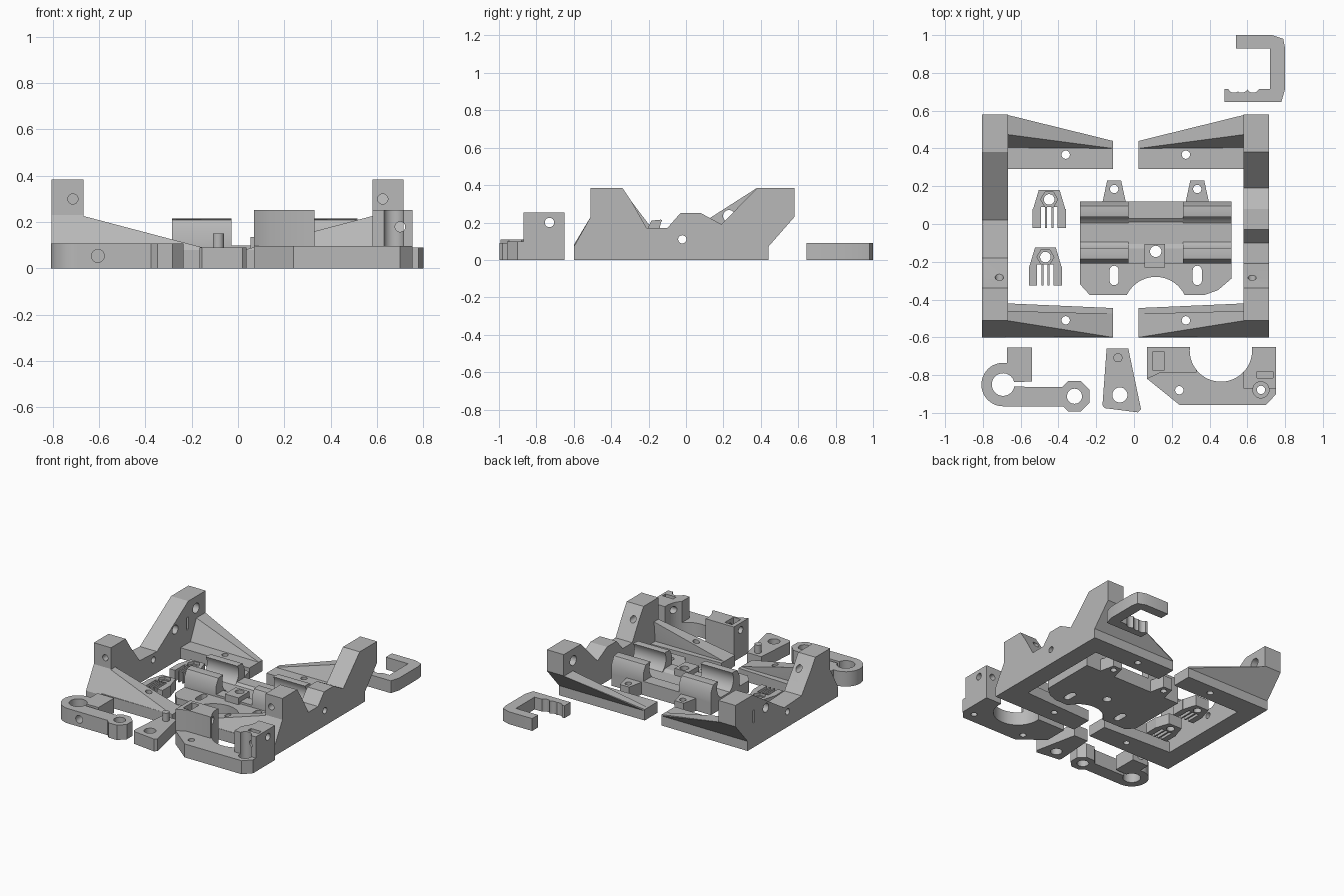
import bpy, bmesh, math
from mathutils import Vector

old = bpy.data.objects.get("Cube")
if old:
    bpy.data.objects.remove(old, do_unlink=True)

shade = (.48, .48, .48, 1)
grey = bpy.data.materials.new("printed grey")
grey.use_nodes = True
grey.diffuse_color = shade
grey.node_tree.nodes["Principled BSDF"].inputs["Base Color"].default_value = shade


def finish(bm, name):
    bmesh.ops.recalc_face_normals(bm, faces=bm.faces)
    mesh = bpy.data.meshes.new(name)
    bm.to_mesh(mesh)
    bm.free()
    mesh.materials.append(grey)
    part = bpy.data.objects.new(name, mesh)
    bpy.context.collection.objects.link(part)
    return part


def prism(name, outline, low, high, axis="z"):
    """Extrude an outline: (x, y) along z, (y, z) along x, (x, z) along y."""
    def place(a, b, height):
        return {"z": (a, b, height), "x": (height, a, b), "y": (a, height, b)}[axis]
    bm = bmesh.new()
    face = bm.faces.new([bm.verts.new(place(a, b, low)) for a, b in outline])
    extruded = bmesh.ops.extrude_face_region(bm, geom=[face])["geom"]
    moved = [item for item in extruded if isinstance(item, bmesh.types.BMVert)]
    bmesh.ops.translate(bm, vec=Vector(place(0, 0, high - low)), verts=moved)
    return finish(bm, name)


def loft(name, root_x, root, tip_x, tip):
    """Convex rib between two (y, z) sections."""
    bm = bmesh.new()
    for x, section in ((root_x, root), (tip_x, tip)):
        for y, z in section:
            bm.verts.new((x, y, z))
    bmesh.ops.convex_hull(bm, input=bm.verts)
    return finish(bm, name)


def arc(a, b, radius, start=0, sweep=360, steps=32):
    count = steps if sweep == 360 else steps + 1
    angles = [math.radians(start + sweep * i / steps) for i in range(count)]
    return [(a + radius * math.cos(t), b + radius * math.sin(t)) for t in angles]


def rect(left, right, front, back):
    return [(left, front), (right, front), (right, back), (left, back)]


def taper(x, front, back, front_half, back_half):
    return [(x - front_half, front), (x + front_half, front), (x + back_half, back), (x - back_half, back)]


SCREW = .022


def hole(a, b, radius=SCREW, low=-1, high=1, axis="z", steps=32):
    return prism("cutter", arc(a, b, radius, steps=steps), low, high, axis)


def pocket(left, right, front, back, low=-1):
    return prism("cutter", rect(left, right, front, back), low, 1)


def build(body, add=(), cut=()):
    bpy.ops.object.select_all(action="DESELECT")
    body.select_set(True)
    bpy.context.view_layer.objects.active = body
    for operation, tools in (("UNION", add), ("DIFFERENCE", cut)):
        for tool in tools:
            modifier = body.modifiers.new("combine", "BOOLEAN")
            modifier.operation = operation
            modifier.solver = "EXACT"
            modifier.object = tool
            bpy.ops.object.modifier_apply(modifier=modifier.name)
            bpy.data.objects.remove(tool, do_unlink=True)
    bpy.ops.object.shade_smooth_by_angle(angle=math.radians(28))


# Side frames: profiled wall, two feet and two tapered ribs
FRONT, FACE, BACK, HEEL = -.6, -.51, .58, .44
LOW, FOOT, SHOULDER, TOP = .07, .08, .23, .385


def frame(name, outer, inner, tip, dip, cuts):
    profile = [(FRONT, 0), (FRONT, LOW), (FACE, SHOULDER), (FACE, TOP), (-.34, TOP), (-.29, .31)]
    profile += dip + [(.38, TOP), (BACK, TOP), (BACK, SHOULDER), (HEEL, LOW), (HEEL, 0)]
    wall = prism(name, profile, min(outer, inner), max(outer, inner), "x")
    root = inner + (outer - inner) / 10
    rear_inner, front_inner = .4, -.475
    rear_foot = prism("foot", rect(root, tip, .29, HEEL), 0, FOOT)
    front_foot = prism("foot", [(root, FRONT), (tip, FRONT), (tip, -.445), (root, -.42)], 0, FOOT)
    rear_rib = loft("rib", root, [(rear_inner, LOW), (-front_inner, SHOULDER), (BACK, SHOULDER), (HEEL, LOW)],
                    tip, rect(rear_inner, HEEL, LOW, FOOT))
    front_rib = loft("rib", root, [(FRONT, LOW), (FACE, SHOULDER), (-.46, SHOULDER), (front_inner, LOW)],
                     tip, rect(FRONT, front_inner, LOW, FOOT))
    foot_x = tip + (inner - tip) * .45
    cuts += [hole(foot_x, y) for y in (.367, FACE)]
    cuts.append(hole((outer + inner * 2) / 3, .3, low=-1, high=-.25, axis="y"))
    cuts.append(hole(-.02, .11, axis="x"))
    build(wall, [rear_foot, front_foot, rear_rib, front_rib], cuts)


slit = prism("cutter", rect(.36, .38, .18, .27), -1, 1, "x")
frame("right_side_frame", -.805, -.667, -.112, [(-.18, .165), (.02, .155)],
      [slit, hole(.23, .235, .032, axis="x"), hole(.47, .3, .036, -.75, axis="x")])
valley, hump = .17, .25
frame("left_side_frame", .715, BACK, .025,
      [(-.21, valley), (-.1, valley), (-.03, hump), (.08, hump), (.19, .19)],
      [hole(.47, .3, .036, 0, .66, "x")])

# Bearing carriage: plate, two rod cradles, rear lugs and a nut block
mid, side, rear, wing = .115, .4, .12, -.375
plate_top, cradle_top, rod_y = .085, .215, -.045
left_edge, right_edge = mid - side, mid + side
plate = prism("carriage", [(left_edge, rear), (left_edge, -.32), (left_edge + .05, wing)]
              + arc(mid, -.45, .17, 154, -128, 20)
              + [(mid + side * .65, wing), (right_edge - .07, -.35), (right_edge, -.29), (right_edge, rear)],
              0, plate_top)
half = [(.165, 0), (.165, .16), (.14, .21), (.09, cradle_top)]
cradle = ([(rod_y - y, z) for y, z in half] + arc(rod_y, .165, .095, 150, 240, 24)
          + [(rod_y + y, z) for y, z in reversed(half)])
bridge = [(-.21, 0), (-.21, .1), (-.13, .1), (-.08, LOW), (-.01, LOW), (.03, .1), (rear, .1), (rear, 0)]
extra = [prism("bridge", bridge, mid - .15, mid + .15, "x"),
         prism("nut_block", rect(mid - .06, mid + .05, -.23, -.105), 0, .135)]
cuts = [hole(mid, -.145, .03)]
for sign in (-1, 1):
    centre = mid + sign * .272
    extra.append(prism("cradle", cradle, centre - .128, centre + .128, "x"))
    lug = mid + sign * .22
    extra.append(prism("lug", taper(lug, .1, .23, .065, .037), 0, .09))
    cuts.append(hole(lug, .185))
    slot = arc(lug, -.245, .024, 0, 180) + arc(lug, -.3, .024, 180, 180)
    cuts.append(prism("cutter", slot, -1, 1))
build(plate, extra, cuts)

# Two forked belt clips, each with four prongs, outer pair longest
for name, x, y in (("belt_clip_rear", -.449, .08), ("belt_clip_front", -.469, -.225)):
    width = .088
    body = prism(name, rect(x - width, x + width, y - .1, y), 0, FOOT)
    head = prism("head", taper(x, y - .01, y + .1, width, .055), 0, FOOT)
    pitch, gap = .033, .011
    cuts = [pocket(x + i * pitch - gap, x + i * pitch + gap, y - 1, y + gap) for i in (-1, 0, 1)]
    cuts += [hole(x, y + .05, .028), hole(x, y + .05, .045, .06, steps=6)]
    build(body, [head], cuts)

# C-shaped cable clip with a scalloped lip
near, far, right, arm = .645, 1, .8, .07
clip = prism("cable_clip", [(.54, far), (right - arm, far), (right - .01, far - .02), (right, far - arm),
                            (right, near + arm), (right - .02, near), (.48, near), (.48, near + arm),
                            (.54, near + arm)], 0, .09)
build(clip, (), [pocket(0, right - .08, near + arm, far - arm)]
      + [hole(x, near + arm + .015, .035) for x in (.53, .57, .63)])

# Clamp arm: split ring, ear, bar and faceted end
ring_x, ring_y, thick, end_x, end_y = -.693, -.85, .108, -.315, -.912
ring = prism("clamp_arm", arc(ring_x, ring_y, .115, steps=48), 0, thick)
build(ring, [prism("bar", rect(ring_x, end_x, -.965, -.862), 0, thick),
             prism("ear", rect(-.673, -.54, -.835, -.655), 0, thick),
             prism("end", arc(end_x, end_y, .087, 22.5, steps=8), 0, thick)],
      [hole(ring_x, ring_y, .06), hole(end_x, end_y, .04),
       pocket(ring_x, -.45, -.861, -.836), hole(-.605, thick / 2, .028, axis="y")])

# Small tapered lever with a peg
lever = prism("lever", [(-.145, -.66), (-.03, -.66), (.037, -.98), (.02, -.997), (-.155, -.975), (-.167, -.96)],
              0, .09)
build(lever, [hole(-.085, -.708, .024, .05, .15)], [hole(-.075, -.905, .04)])

# Half-round mount with two upright posts
left, right, back, elbow, post_top = .07, .753, -.65, -.82, .253
mount = prism("round_mount", [(left, back), (left, elbow), (.24, -.957), (.7, -.957), (right, -.9), (right, back)],
              0, .098)
left_post = [(left, back), (left, elbow), (left * 2, -.787), (.33, -.787), (.33, back)]
bore = (.672, -.878)
build(mount, [prism("post", left_post, 0, post_top),
              prism("post", rect(.58, right, -.87, back), 0, post_top)],
      [hole(.46, -.67, .165, steps=48), pocket(.3, .613, -.67, -.5), hole(.24, -.88),
       hole(*bore), hole(*bore, .043, .05),
       pocket(.1, .16, -.775, -.675, .14), pocket(.65, .735, -.815, -.78, .12),
       hole(-.73, .2, .025, axis="x"), hole(.7, .18, axis="y")])
